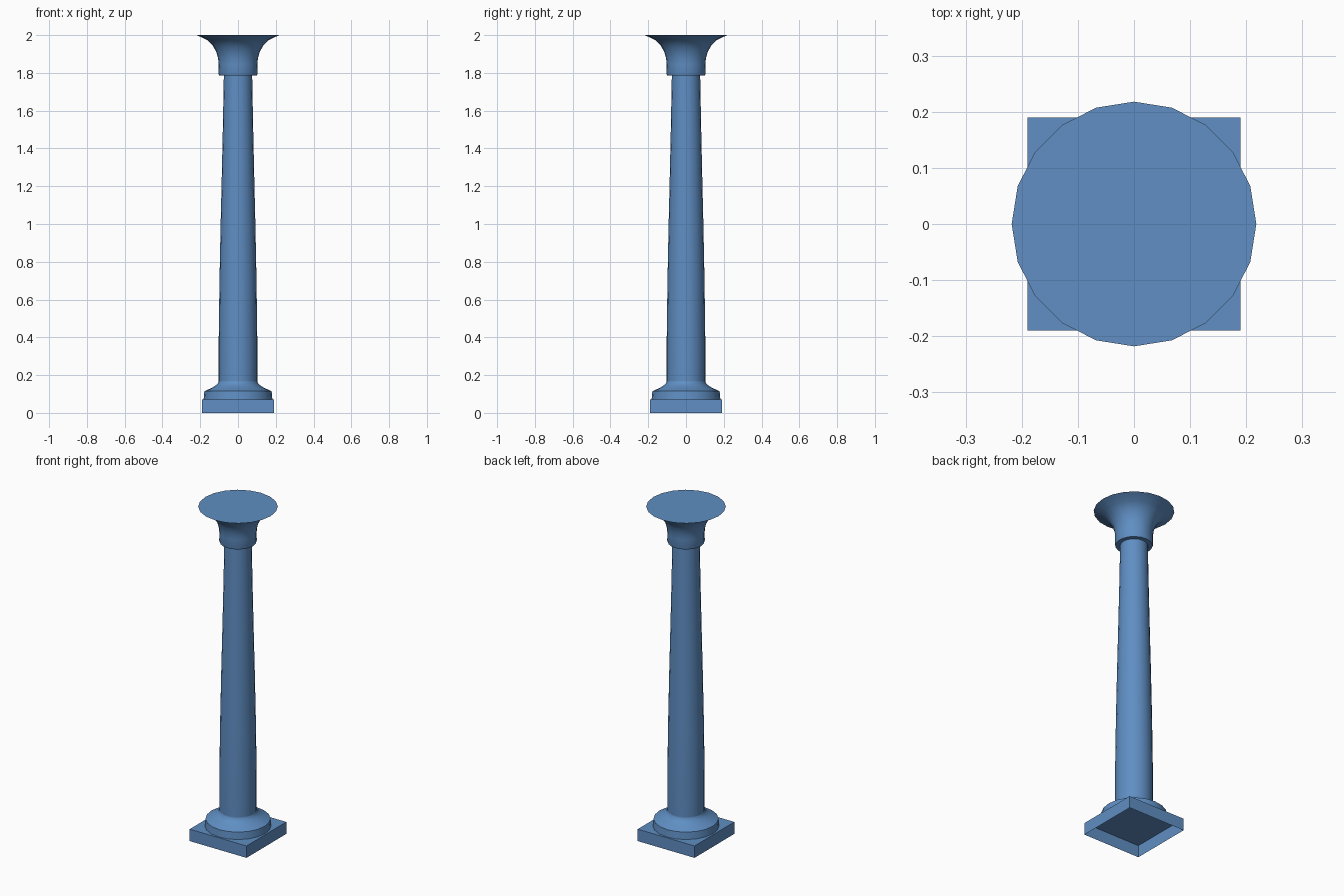
import bpy, bmesh, math

if "Cube" in bpy.data.objects:
    bpy.data.objects.remove(bpy.data.objects["Cube"])

SIDES = 20

blue = bpy.data.materials.new("blue")
blue.diffuse_color = (0.115, 0.272, 0.546, 1)
blue.use_nodes = True
blue.node_tree.nodes["Principled BSDF"].inputs["Base Color"].default_value = blue.diffuse_color


def finish(name, bm):
    mesh = bpy.data.meshes.new(name)
    bm.to_mesh(mesh)
    bm.free()
    mesh.materials.append(blue)
    obj = bpy.data.objects.new(name, mesh)
    bpy.context.collection.objects.link(obj)
    return obj


def lathe(name, profile, cap_top=False):
    """Turn a (radius, height) profile, listed bottom to top, about z."""
    bm = bmesh.new()
    rings = []
    for r, z in profile:
        angles = [math.tau * i / SIDES for i in range(SIDES)]
        rings.append([bm.verts.new((r * math.cos(a), r * math.sin(a), z)) for a in angles])
    for low, high in zip(rings, rings[1:]):
        for i in range(SIDES):
            j = (i + 1) % SIDES
            bm.faces.new((low[i], low[j], high[j], high[i]))
    if cap_top:
        bm.faces.new(rings[-1])
    obj = finish(name, bm)
    bpy.ops.object.select_all(action='DESELECT')
    obj.select_set(True)
    bpy.context.view_layer.objects.active = obj
    bpy.ops.object.shade_smooth_by_angle(angle=math.radians(32))
    return obj


# Square plinth, hollow and open underneath
bm = bmesh.new()
bmesh.ops.create_cube(bm, size=1)
for v in bm.verts:
    v.co = (v.co.x * 0.38, v.co.y * 0.38, (v.co.z + 0.5) * 0.072)
bm.normal_update()
bottom = [f for f in bm.faces if f.normal.z < -0.5]
bmesh.ops.delete(bm, geom=bottom, context='FACES_ONLY')
finish("plinth", bm)

# Round base moulding sweeping in to the shaft
lathe("base_moulding", [(0.182, 0.072), (0.178, 0.115), (0.135, 0.134),
                        (0.116, 0.147), (0.105, 0.159), (0.102, 0.168)])

# Shaft with a gentle swelling taper
lathe("shaft", [(0.102, 0.168), (0.102, 0.4), (0.098, 0.7), (0.092, 1.0),
                (0.086, 1.25), (0.080, 1.52), (0.075, 1.79)])

# Flared capital with a flat underside and top
lathe("capital", [(0.075, 1.787), (0.100, 1.787), (0.103, 1.795), (0.102, 1.845),
                  (0.106, 1.88), (0.116, 1.913), (0.134, 1.945),
                  (0.163, 1.974), (0.218, 2.0)], cap_top=True)
